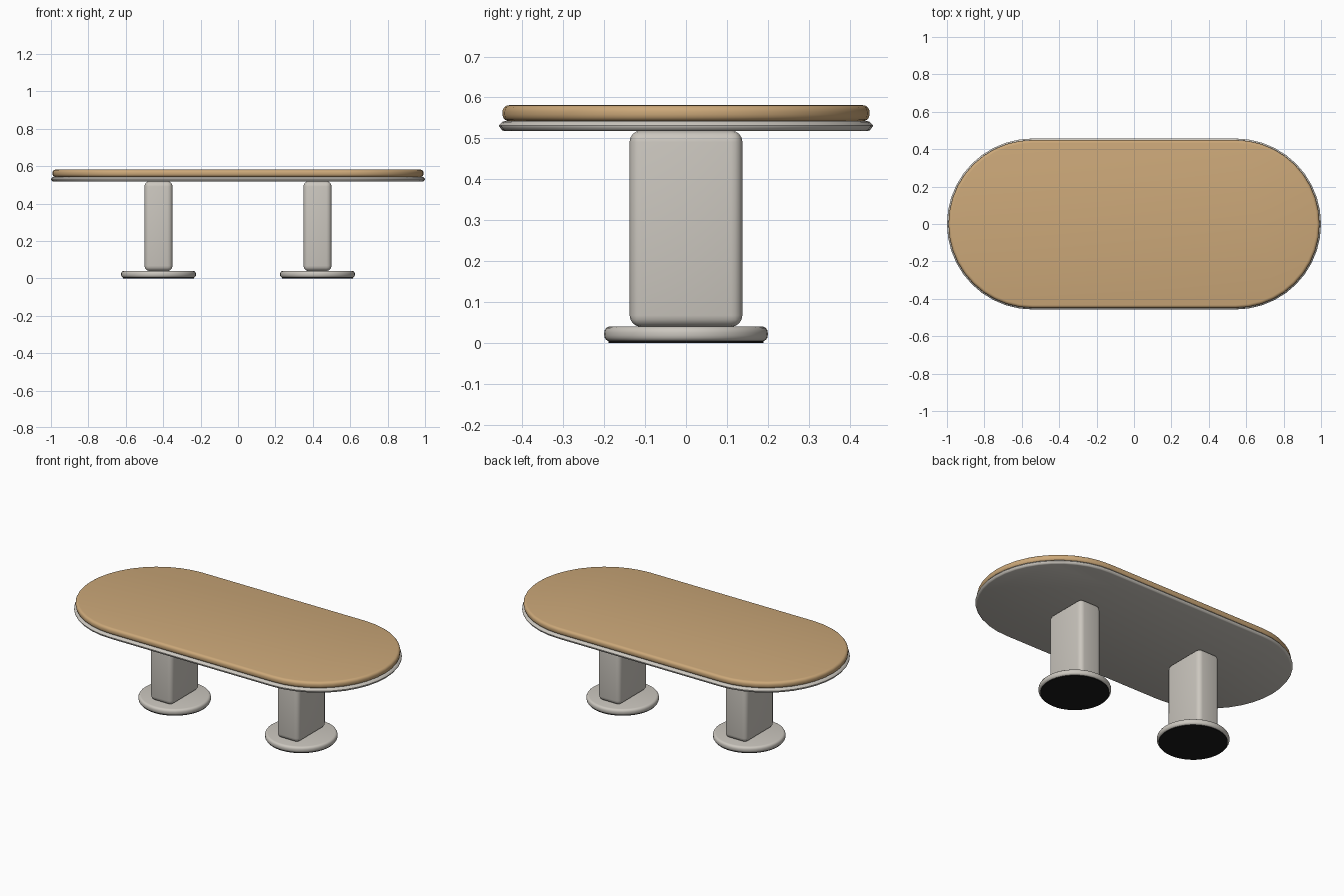
import bpy, bmesh, math

cube = bpy.data.objects.get("Cube")
if cube:
    bpy.data.objects.remove(cube, do_unlink=True)


def material(name, colour, roughness=0.6):
    mat = bpy.data.materials.new(name)
    mat.use_nodes = True
    mat.diffuse_color = (*colour, 1)
    bsdf = mat.node_tree.nodes["Principled BSDF"]
    bsdf.inputs["Base Color"].default_value = (*colour, 1)
    bsdf.inputs["Roughness"].default_value = roughness
    return mat


wood = material("warm oak", (0.60, 0.39, 0.19))
stone = material("pale warm grey", (0.60, 0.57, 0.52))
rubber = material("black rubber", (0.01, 0.01, 0.01))


def finish(bm, name, mat, location=(0, 0, 0)):
    bmesh.ops.recalc_face_normals(bm, faces=bm.faces)
    mesh = bpy.data.meshes.new(name)
    bm.to_mesh(mesh)
    bm.free()
    mesh.materials.append(mat)
    obj = bpy.data.objects.new(name, mesh)
    obj.location = location
    bpy.context.collection.objects.link(obj)
    bpy.ops.object.select_all(action="DESELECT")
    obj.select_set(True)
    bpy.context.view_layer.objects.active = obj
    bpy.ops.object.shade_smooth_by_angle(angle=math.radians(40))
    return obj


def rounded_slab(name, mat, profile, straight=0.0, location=(0, 0, 0), steps=20):
    """Loft a round-ended outline through (radius, height) profile points."""
    bm = bmesh.new()
    rings = []
    for radius, z in profile:
        ring = []
        for side in (1, -1):
            # a plain disc shares the joints between its two halves
            for i in range(steps + (1 if straight else 0)):
                a = math.pi * (i / steps - 0.5)
                ring.append(bm.verts.new((side * (straight + radius * math.cos(a)),
                                          side * radius * math.sin(a), z)))
        rings.append(ring)
    for low, high in zip(rings, rings[1:]):
        for i in range(len(low)):
            j = (i + 1) % len(low)
            bm.faces.new((low[i], low[j], high[j], high[i]))
    bm.faces.new(rings[0])
    bm.faces.new(rings[-1])
    return finish(bm, name, mat, location)


def rounded_edge(radius, bottom, top, r, steps=4):
    """Profile with both the lower and upper rims rounded by r."""
    points = []
    for z, start in ((bottom + r, -math.pi / 2), (top - r, 0)):
        for i in range(steps + 1):
            a = start + math.pi / 2 * i / steps
            points.append((radius - r + r * math.cos(a), z + r * math.sin(a)))
    return points


# Table top over a slightly wider pointed rim
rounded_slab("table_top", wood, rounded_edge(0.449, 0.542, 0.581, 0.016), straight=0.543)
rim = [(0.445, 0.518), (0.450, 0.520), (0.457, 0.529), (0.457, 0.532),
       (0.450, 0.540), (0.443, 0.543)]
rounded_slab("under_rim", stone, rim, straight=0.543)

# Two pedestals: pad, round foot and rounded column
for side, label in ((1, "left"), (-1, "right")):
    x = side * 0.425
    rounded_slab(label + "_foot_pad", rubber, [(0.19, 0), (0.19, 0.006)], location=(x, 0, 0))
    rounded_slab(label + "_foot", stone, rounded_edge(0.2, 0.003, 0.04, 0.015),
                 location=(x, 0, 0))
    bm = bmesh.new()
    bmesh.ops.create_cube(bm, size=1)
    bmesh.ops.scale(bm, verts=bm.verts, vec=(0.15, 0.276, 0.48))
    bmesh.ops.bevel(bm, geom=bm.edges[:], offset=0.028, segments=4, profile=0.5,
                    affect="EDGES")
    finish(bm, label + "_column", stone, (x, 0, 0.279))
